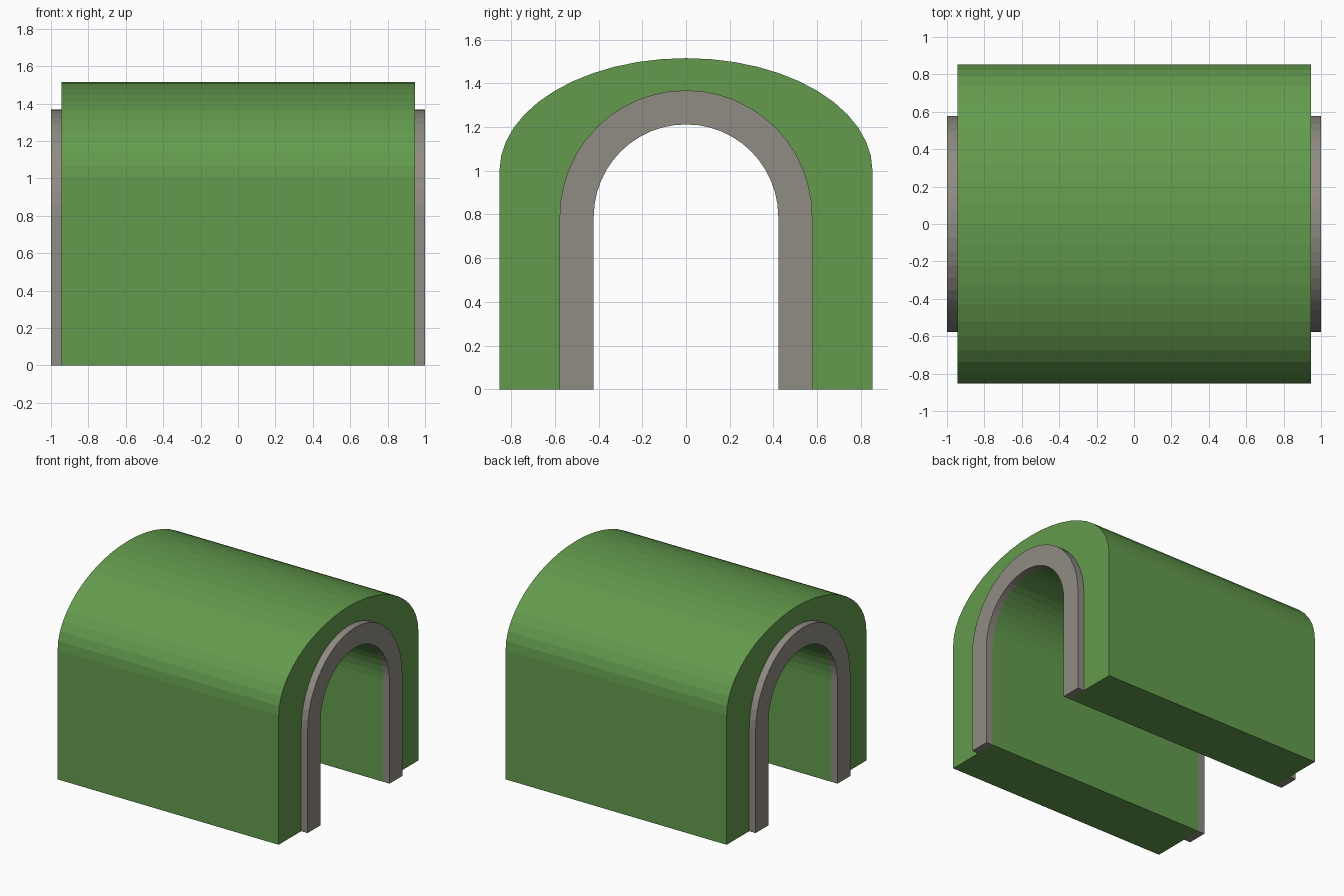
import bpy, bmesh
from math import sin, cos, pi

if "Cube" in bpy.data.objects:
    bpy.data.objects.remove(bpy.data.objects["Cube"])

SEGMENTS = 24


def material(name, color):
    mat = bpy.data.materials.new(name)
    mat.diffuse_color = color
    mat.use_nodes = True
    mat.node_tree.nodes["Principled BSDF"].inputs["Base Color"].default_value = mat.diffuse_color
    return mat


def arch_line(half_width, spring_z, rise):
    """Open arch outline in the YZ plane: leg, curve, leg."""
    curve = [(half_width * cos(pi * i / SEGMENTS), spring_z + rise * sin(pi * i / SEGMENTS))
             for i in range(SEGMENTS + 1)]
    return [(half_width, 0)] + curve + [(-half_width, 0)]


def arch_solid(name, outer, inner, x0, x1, mat):
    """Solid between two arch outlines, running from x0 to x1."""
    bm = bmesh.new()
    rings = [[bm.verts.new((x, y, z)) for y, z in line]
             for x, line in ((x0, outer), (x1, outer), (x1, inner), (x0, inner))]
    for k in range(4):
        a, b = rings[k], rings[(k + 1) % 4]
        for i in range(len(outer) - 1):
            bm.faces.new((a[i], a[i + 1], b[i + 1], b[i]))
    for i in (0, -1):
        bm.faces.new([r[i] for r in rings])
    bmesh.ops.recalc_face_normals(bm, faces=bm.faces)
    mesh = bpy.data.meshes.new(name)
    bm.to_mesh(mesh)
    bm.free()
    mesh.materials.append(mat)
    obj = bpy.data.objects.new(name, mesh)
    bpy.context.collection.objects.link(obj)
    return obj


grass = material("grass", (0.125, 0.33, 0.075, 1))
stone = material("stone", (0.28, 0.26, 0.23, 1))

hill_outline = arch_line(0.853, 1.0, 0.515)
portal_outline = arch_line(0.578, 0.79, 0.578)
opening = arch_line(0.422, 0.79, 0.422)

# Grassy hill with the tunnel passing through it
arch_solid("hill", hill_outline, opening, -0.945, 0.945, grass)

# Stone portal frame standing proud of each end
for side, x0, x1 in (("left", -1.0, -0.945), ("right", 0.945, 1.0)):
    arch_solid("portal_" + side, portal_outline, opening, x0, x1, stone)
